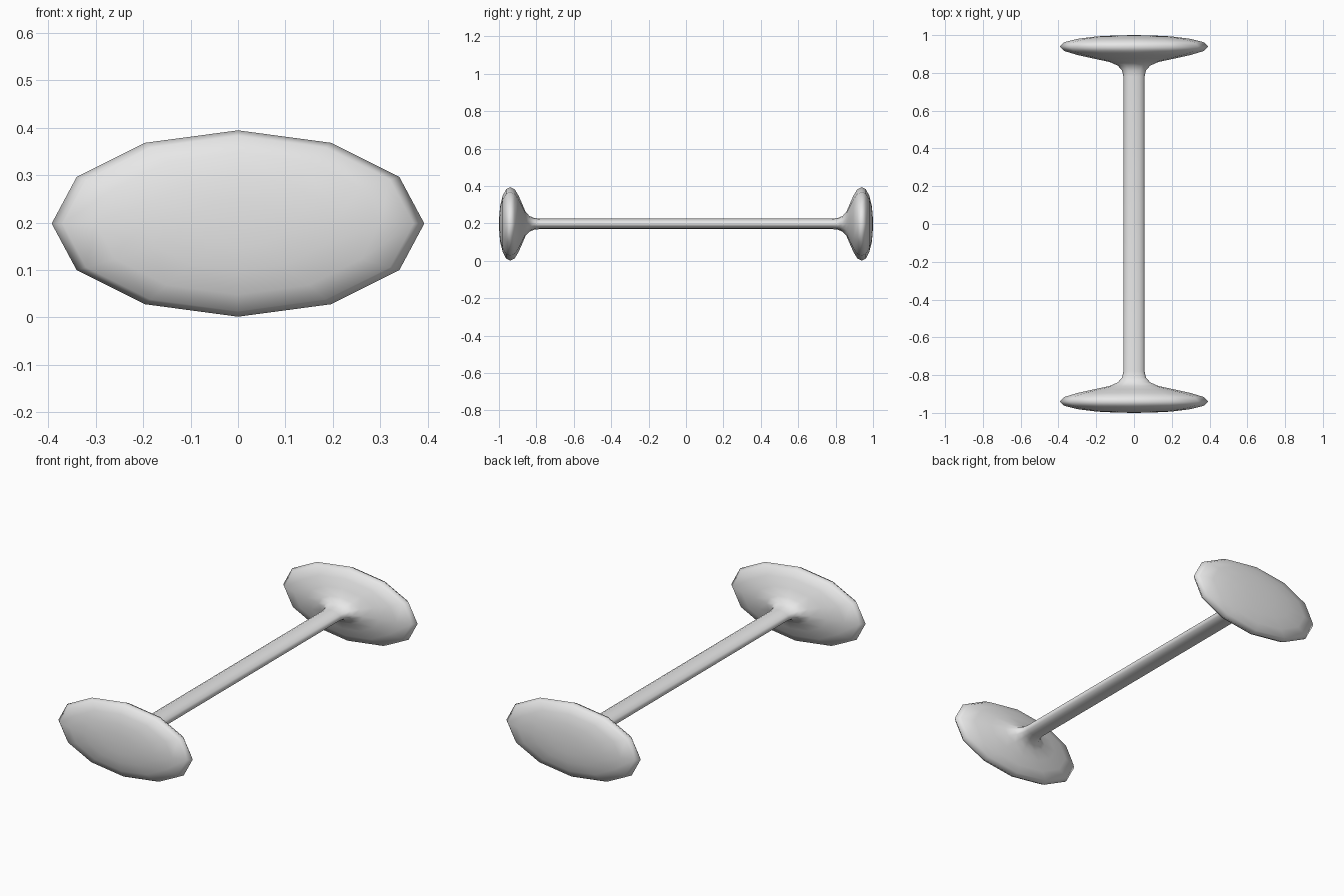
import bpy, math

if "Cube" in bpy.data.objects:
    bpy.data.objects.remove(bpy.data.objects["Cube"])

SIDES = 12
CENTRE_Z = 0.198
FLATTEN = 0.5  # height of the cross-section relative to its width

grey = bpy.data.materials.new("light_grey")
grey.diffuse_color = (0.8, 0.8, 0.8, 1)
grey.use_nodes = True
grey.node_tree.nodes["Principled BSDF"].inputs["Base Color"].default_value = grey.diffuse_color

# Half profile: (distance along y, half width), from outer face to bar
half = [(0.998, 0.10), (0.993, 0.20), (0.980, 0.30), (0.962, 0.37),
        (0.940, 0.393), (0.916, 0.37), (0.895, 0.30), (0.875, 0.21),
        (0.858, 0.13), (0.838, 0.085), (0.812, 0.063), (0.780, 0.056)]
profile = [(-y, r) for y, r in half] + list(reversed(half))

# Elliptical rings along the length
verts, faces = [], []
for y, r in profile:
    for i in range(SIDES):
        a = 2 * math.pi * i / SIDES
        verts.append((r * math.cos(a), y, CENTRE_Z + FLATTEN * r * math.sin(a)))
for k in range(len(profile) - 1):
    for i in range(SIDES):
        j = (i + 1) % SIDES
        faces.append((k * SIDES + i, (k + 1) * SIDES + i,
                      (k + 1) * SIDES + j, k * SIDES + j))

# Domed end caps
last = (len(profile) - 1) * SIDES
verts += [(0, -1, CENTRE_Z), (0, 1, CENTRE_Z)]
front, back = len(verts) - 2, len(verts) - 1
for i in range(SIDES):
    j = (i + 1) % SIDES
    faces.append((front, i, j))
    faces.append((back, last + j, last + i))

# Bar with flared disc ends
mesh = bpy.data.meshes.new("flared_bar")
mesh.from_pydata(verts, [], faces)
mesh.materials.append(grey)
mesh.polygons.foreach_set("use_smooth", [True] * len(mesh.polygons))
mesh.update()
obj = bpy.data.objects.new("flared_bar", mesh)
bpy.context.collection.objects.link(obj)
